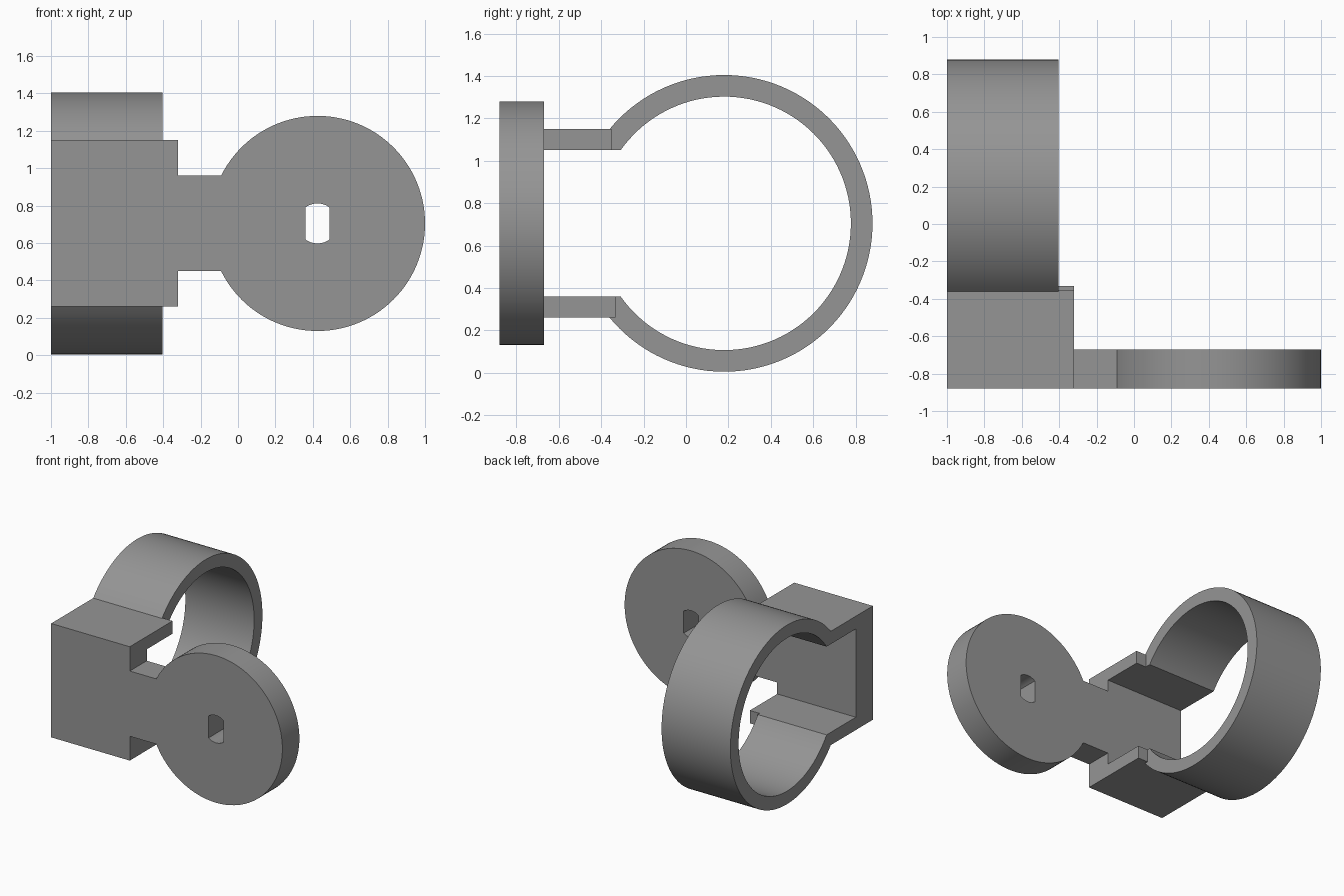
import bpy, bmesh, math

if "Cube" in bpy.data.objects:
    bpy.data.objects.remove(bpy.data.objects["Cube"])

CZ, RY = 0.705, 0.18            # mid height, ring centre y
R_OUT, R_IN = 0.70, 0.598       # ring radii
ARM_OUT, ARM_IN = 0.445, 0.345  # arm faces above and below mid height
Y0, Y1 = -0.88, -0.67           # front and back of the plate

grey = bpy.data.materials.new("grey")
grey.diffuse_color = (0.30, 0.30, 0.30, 1)
grey.use_nodes = True
grey.node_tree.nodes["Principled BSDF"].inputs["Base Color"].default_value = grey.diffuse_color


def prism(name, pts, a, b, axis):
    """Extrude a closed profile along x (pts are y, z) or y (pts are x, z)."""
    bm = bmesh.new()
    place = (lambda p, t: (t, p[0], p[1])) if axis == "x" else (lambda p, t: (p[0], t, p[1]))
    face = bm.faces.new([bm.verts.new(place(p, a)) for p in pts])
    top = bmesh.ops.extrude_face_region(bm, geom=[face])["geom"]
    for v in top:
        if isinstance(v, bmesh.types.BMVert):
            v.co["xyz".index(axis)] = b
    bmesh.ops.recalc_face_normals(bm, faces=bm.faces)
    mesh = bpy.data.meshes.new(name)
    bm.to_mesh(mesh)
    bm.free()
    mesh.materials.append(grey)
    ob = bpy.data.objects.new(name, mesh)
    bpy.context.collection.objects.link(ob)
    return ob


def arc(cx, cz, r, start, end, n):
    return [(cx + r * math.cos(start + (end - start) * i / n),
             cz + r * math.sin(start + (end - start) * i / n)) for i in range(n + 1)]


def combine(ob, tool, operation):
    mod = ob.modifiers.new(operation, "BOOLEAN")
    mod.operation, mod.solver, mod.object = operation, "EXACT", tool
    bpy.context.view_layer.objects.active = ob
    bpy.ops.object.modifier_apply(modifier=mod.name)
    bpy.data.objects.remove(tool)


# Front plate: rectangular wall, neck and disc in one outline
DX, DR, NECK = 0.425, 0.575, 0.255
a = math.pi - math.asin(NECK / DR)
outline = [(-1, CZ + ARM_OUT), (-1, CZ - ARM_OUT), (-0.32, CZ - ARM_OUT), (-0.32, CZ - NECK)]
outline += arc(DX, CZ, DR, -a, a, 96)
outline += [(-0.32, CZ + NECK), (-0.32, CZ + ARM_OUT)]
body = prism("bracket_body", outline, Y0, Y1, "y")

# Double-flat shaft hole
h = math.acos(0.064 / 0.107)
hole = arc(DX, CZ, 0.107, h, math.pi - h, 12) + arc(DX, CZ, 0.107, math.pi + h, 2 * math.pi - h, 12)
combine(body, prism("shaft_hole", hole, Y0 - 0.1, Y1 + 0.1, "y"), "DIFFERENCE")

# Open ring with its two arms
ao = math.pi - math.asin(ARM_OUT / R_OUT)
ai = math.pi - math.asin(ARM_IN / R_IN)
ring = [(Y1, CZ - ARM_OUT)] + arc(RY, CZ, R_OUT, -ao, ao, 96) + [(Y1, CZ + ARM_OUT)]
ring += [(Y1, CZ + ARM_IN)] + arc(RY, CZ, R_IN, ai, -ai, 96) + [(Y1, CZ - ARM_IN)]
combine(body, prism("ring", ring, -1, -0.405, "x"), "UNION")

# Side lips where the arms are wider than the ring
for name, side, end in (("upper_lip", 1, -0.352), ("lower_lip", -1, -0.332)):
    zo, zi = CZ + side * ARM_OUT, CZ + side * ARM_IN
    lip = prism(name, [(Y1, zo), (end, zo), (end, zi), (Y1, zi)], -0.405, -0.32, "x")
    combine(body, lip, "UNION")

bpy.ops.object.select_all(action="DESELECT")
body.select_set(True)
bpy.context.view_layer.objects.active = body
bpy.ops.object.shade_smooth_by_angle(angle=math.radians(30))
